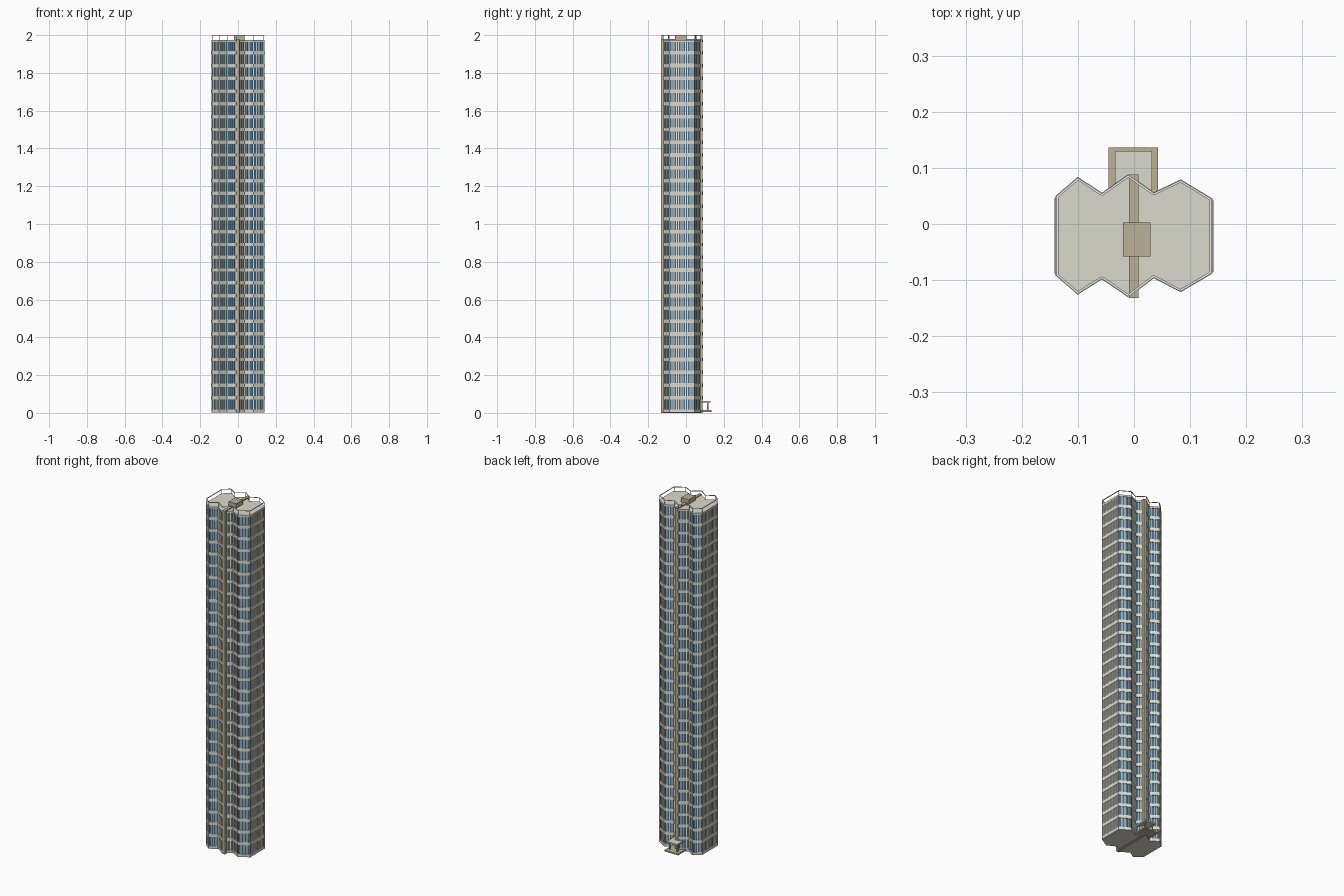
import bpy, bmesh, math
from mathutils import Vector, Matrix

cube = bpy.data.objects.get("Cube")
if cube:
    bpy.data.objects.remove(cube, do_unlink=True)


def material(name, rgb):
    m = bpy.data.materials.new(name)
    m.use_nodes = True
    col = (*rgb, 1)
    m.diffuse_color = col
    m.node_tree.nodes["Principled BSDF"].inputs["Base Color"].default_value = col
    return m


concrete = material("warm grey concrete", (0.70, 0.70, 0.61))
brown = material("brown stone", (0.50, 0.44, 0.30))
glass = material("blue glass", (0.06, 0.15, 0.23))
cream = material("cream frame", (0.80, 0.79, 0.72))
rail_white = material("rail white", (0.88, 0.88, 0.86))

# Tower plan, counter-clockwise from the front left corner
PLAN = [Vector(p) for p in [
    (-0.136, -0.09), (-0.10, -0.121), (-0.057, -0.094), (-0.01, -0.126),
    (0.035, -0.092), (0.083, -0.117), (0.136, -0.086), (0.136, 0.043),
    (0.083, 0.075), (0.035, 0.052), (-0.01, 0.084), (-0.057, 0.051),
    (-0.10, 0.079), (-0.136, 0.048)]]
N = len(PLAN)
ROOF = 1.974
FLOORS = 29
STEP = (ROOF - 0.012) / FLOORS
LEVELS = [0.012 + i * STEP for i in range(1, FLOORS)]


def offset_plan(d):
    """Plan grown outward by d with mitred corners."""
    out = []
    for i, p in enumerate(PLAN):
        a = (p - PLAN[i - 1]).normalized()
        b = (PLAN[(i + 1) % N] - p).normalized()
        na, nb = Vector((a.y, -a.x)), Vector((b.y, -b.x))
        out.append(p + (na + nb) * (d / (1 + na.dot(nb))))
    return out


def finish(name, bm, mat):
    bmesh.ops.recalc_face_normals(bm, faces=bm.faces)
    me = bpy.data.meshes.new(name)
    bm.to_mesh(me)
    bm.free()
    me.materials.append(mat)
    bpy.context.collection.objects.link(bpy.data.objects.new(name, me))


def prism(bm, pts, z0, z1):
    lo = [bm.verts.new((p.x, p.y, z0)) for p in pts]
    hi = [bm.verts.new((p.x, p.y, z1)) for p in pts]
    bm.faces.new(lo[::-1])
    bm.faces.new(hi)
    for i in range(len(pts)):
        j = (i + 1) % len(pts)
        bm.faces.new((lo[i], lo[j], hi[j], hi[i]))


def box(bm, x0, x1, y0, y1, z0, z1):
    prism(bm, [Vector(p) for p in ((x0, y0), (x1, y0), (x1, y1), (x0, y1))], z0, z1)


def upright(bm, p, angle, w, d, z0, z1):
    """Upright box at p, turned to follow its wall."""
    m = Matrix.Rotation(angle, 2)
    prism(bm, [p + m @ Vector(c) for c in
               ((-w / 2, -d / 2), (w / 2, -d / 2), (w / 2, d / 2), (-w / 2, d / 2))], z0, z1)


def prism_object(name, mat, pts, z0, z1):
    bm = bmesh.new()
    prism(bm, pts, z0, z1)
    finish(name, bm, mat)


def box_object(name, mat, *dims):
    bm = bmesh.new()
    box(bm, *dims)
    finish(name, bm, mat)


def walls(pts):
    for i in range(N):
        a, b = pts[i], pts[(i + 1) % N]
        yield a, b, math.atan2(b.y - a.y, b.x - a.x), abs(b.x - a.x) < 0.001


# Glazed core with slabs at the bottom and top
band = offset_plan(0.004)
prism_object("glazed_core", glass, PLAN, 0.004, ROOF - 0.002)
prism_object("base_slab", concrete, band, 0.002, 0.018)
prism_object("roof_slab", concrete, band, ROOF - 0.01, ROOF)

# Floor bands
bm = bmesh.new()
for z in LEVELS:
    prism(bm, band, z - 0.009, z + 0.009)
finish("floor_bands", bm, concrete)

# Window mullions, wider and more numerous on the flat ends
bm = bmesh.new()
for a, b, angle, end in walls(offset_plan(0.0015)):
    count, width = (11, 0.0055) if end else (4, 0.004)
    for k in range(1, count):
        upright(bm, a.lerp(b, k / count), angle, width, 0.005, 0.01, ROOF - 0.005)
finish("window_mullions", bm, cream)

# Balcony fronts on the flat ends
bm = bmesh.new()
for a, b, angle, end in walls(offset_plan(0.0045)):
    if end:
        for z in LEVELS:
            upright(bm, (a + b) / 2, angle, (b - a).length * 0.95, 0.003, z - 0.01, z + 0.01)
finish("balcony_fronts", bm, concrete)

# Corner piers
bm = bmesh.new()
for p in offset_plan(0.0005):
    upright(bm, p, 0, 0.005, 0.005, 0.004, ROOF - 0.004)
finish("corner_piers", bm, concrete)

# Central spine wall and rooftop plant room
box_object("spine_wall", brown, -0.009, 0.008, -0.132, 0.088, 0, ROOF + 0.005)
box_object("plant_room", brown, -0.02, 0.029, -0.058, 0.003, ROOF - 0.002, 2.0)

# Open roof railing
bm = bmesh.new()
for a, b, angle, end in walls(offset_plan(0.001)):
    upright(bm, (a + b) / 2, angle, (b - a).length, 0.004, 1.997, 1.9995)
    upright(bm, a, angle, 0.002, 0.002, ROOF - 0.002, 1.998)
finish("roof_railing", bm, rail_white)

# Rear entrance porch
box_object("porch_floor", brown, -0.045, 0.043, 0.04, 0.136, 0.006, 0.014)
box_object("porch_canopy", concrete, -0.034, 0.032, 0.045, 0.13, 0.056, 0.064)
bm = bmesh.new()
for x in (-0.026, 0.024):
    box(bm, x - 0.003, x + 0.003, 0.112, 0.118, 0.012, 0.058)
finish("porch_posts", bm, brown)
